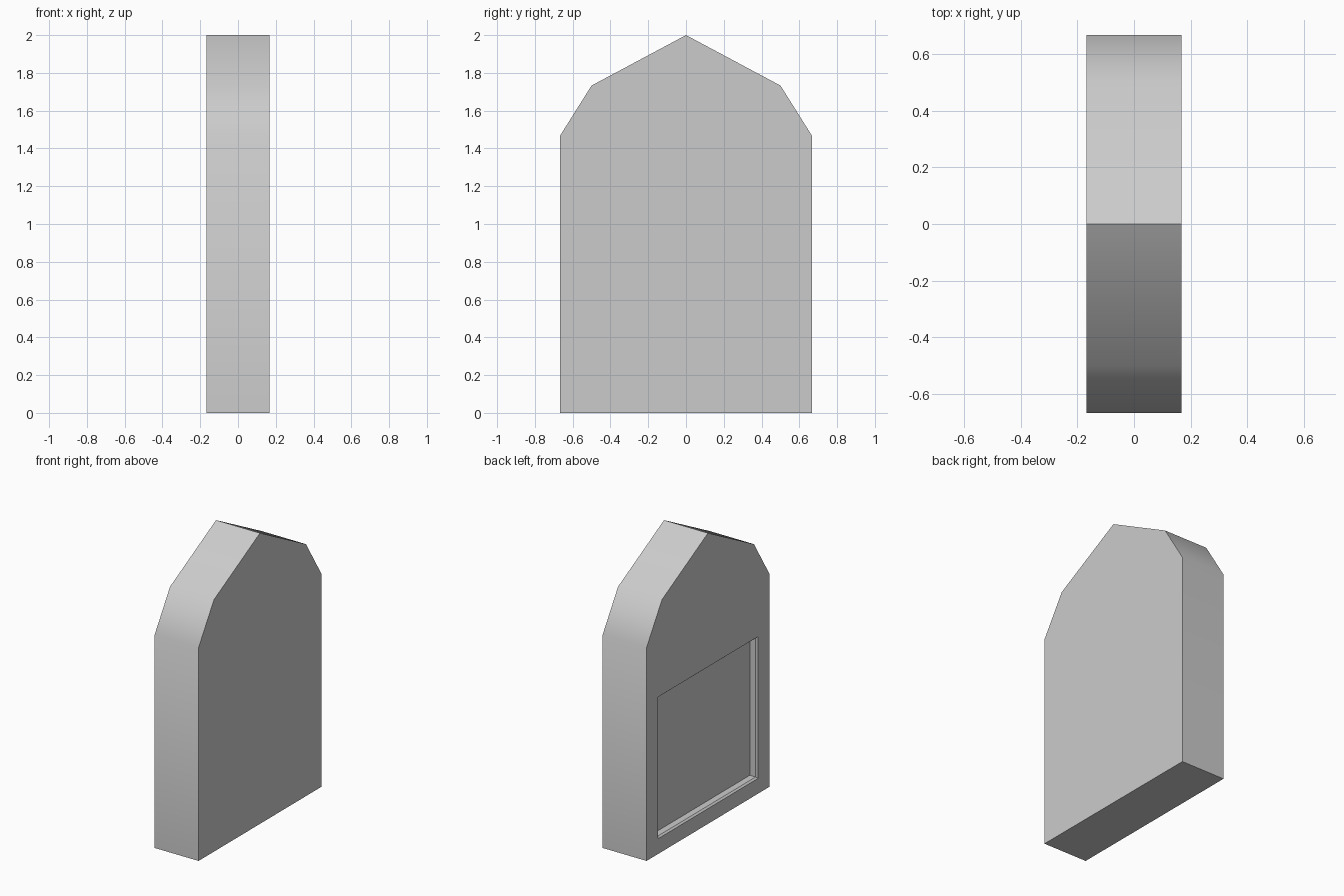
import bpy, bmesh, math

if "Cube" in bpy.data.objects:
    bpy.data.objects.remove(bpy.data.objects["Cube"])

T = 0.167  # half thickness


def loft(name, rings):
    """Solid from a stack of matching point rings, capped at both ends."""
    bm = bmesh.new()
    loops = [[bm.verts.new(p) for p in ring] for ring in rings]
    n = len(loops[0])
    for a, b in zip(loops, loops[1:]):
        for i in range(n):
            j = (i + 1) % n
            bm.faces.new((a[i], a[j], b[j], b[i]))
    bm.faces.new(loops[0])
    bm.faces.new(loops[-1])
    bmesh.ops.recalc_face_normals(bm, faces=bm.faces)
    mesh = bpy.data.meshes.new(name)
    bm.to_mesh(mesh)
    bm.free()
    obj = bpy.data.objects.new(name, mesh)
    bpy.context.collection.objects.link(obj)
    return obj


# Slab with a faceted pointed top
half = [(0.667, 0), (0.667, 1.467), (0.5, 1.733)]
profile = half + [(0, 2)] + [(-y, z) for y, z in reversed(half)]
slab = loft("arched_slab", [[(x, y, z) for y, z in profile] for x in (-T, T)])


# Recessed panel on the left face, with a thin stepped rim
def panel_ring(x, inset):
    w, lo, hi = 0.545 - inset, 0.105 + inset, 1.08 - inset
    return [(x, w, lo), (x, w, hi), (x, -w, hi), (x, -w, lo)]


cutter = loft("panel_cutter", [panel_ring(-T - 0.05, 0), panel_ring(-T, 0),
                               panel_ring(-T + 0.012, 0.01),
                               panel_ring(-T + 0.056, 0.01)])
cutter.hide_render = True

bpy.context.view_layer.objects.active = slab
slab.select_set(True)
cut = slab.modifiers.new("panel_recess", 'BOOLEAN')
cut.operation = 'DIFFERENCE'
cut.solver = 'EXACT'
cut.object = cutter
bpy.ops.object.modifier_apply(modifier=cut.name)
bpy.data.objects.remove(cutter)

# Soft shoulders, sharp ridge and rims
bpy.ops.object.shade_smooth_by_angle(angle=math.radians(38))
